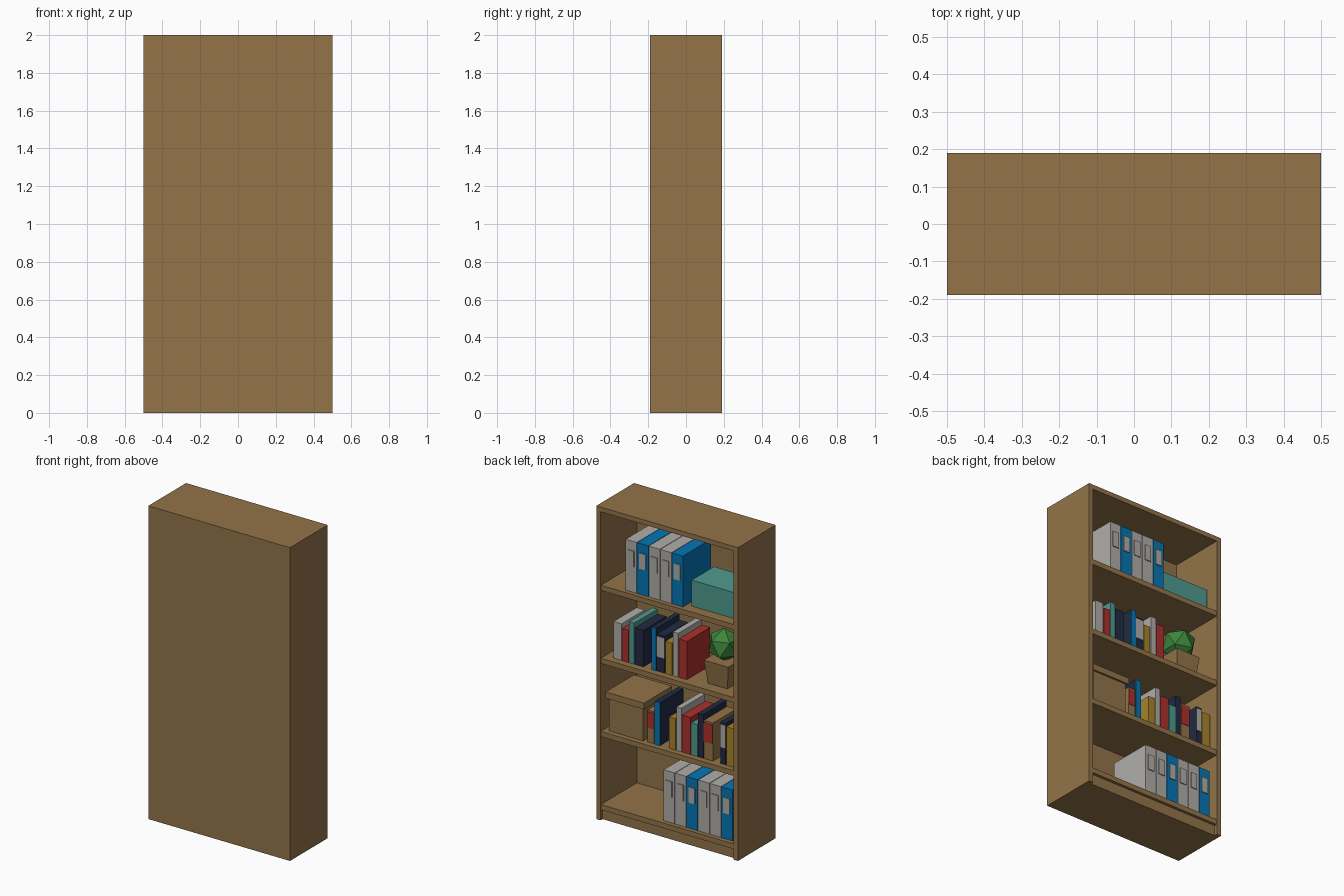
import bpy, bmesh
from mathutils import Matrix, Vector

if "Cube" in bpy.data.objects:
    bpy.data.objects.remove(bpy.data.objects["Cube"])


def material(name, r, g, b):
    lin = [((c / 255 + 0.055) / 1.055) ** 2.4 if c > 10 else c / 255 / 12.92 for c in (r, g, b)]
    m = bpy.data.materials.new(name)
    m.diffuse_color = (*lin, 1)
    m.use_nodes = True
    m.node_tree.nodes["Principled BSDF"].inputs["Base Color"].default_value = m.diffuse_color
    return m


WOOD = material("wood", 147, 116, 73)
WHITE = material("light_grey", 176, 174, 169)
BLUE = material("blue", 4, 118, 180)
NAVY = material("navy", 32, 42, 66)
TEAL = material("teal", 80, 154, 142)
RED = material("red", 172, 48, 43)
MUSTARD = material("mustard", 168, 132, 42)
GREEN = material("green", 62, 132, 60)


def finish(name, bm, mat):
    me = bpy.data.meshes.new(name)
    bm.to_mesh(me)
    bm.free()
    me.materials.append(mat)
    ob = bpy.data.objects.new(name, me)
    bpy.context.collection.objects.link(ob)
    return ob


def box(name, a, d, z, mat, taper=0.0):
    """Box from ranges: a = distance from the +x side, d = depth behind the open (+y) side, z = height."""
    size = (a[1] - a[0], d[1] - d[0], z[1] - z[0])
    mid = Vector((0.5 - sum(a) / 2, 0.19 - sum(d) / 2, sum(z) / 2))
    bm = bmesh.new()
    bmesh.ops.create_cube(bm, size=1)
    for v in bm.verts:
        k = 1 - taper if v.co.z < 0 else 1
        v.co = mid + Vector((v.co.x * size[0] * k, v.co.y * size[1] * k, v.co.z * size[2]))
    return finish(name, bm, mat)


# Carcass: open towards +y
T = 0.03
box("side_right", (0, T), (0, 0.38), (0, 2), WOOD)
box("side_left", (1 - T, 1), (0, 0.38), (0, 2), WOOD)
box("top_board", (T, 1 - T), (0, 0.38), (2 - T, 2), WOOD)
box("back_panel", (T, 1 - T), (0.365, 0.38), (0, 2 - T), WOOD)
box("plinth", (T, 1 - T), (0.02, 0.365), (0, 0.07), WOOD)
SHELF = [0.10, 0.567, 1.034, 1.50]
for i, z in enumerate(SHELF):
    box(f"shelf_{i + 1}", (T, 1 - T), (0.002, 0.365), (z - 0.033, z), WOOD)


# Binders with a label plate on the spine
def binders(start, z, colours):
    for i, mat in enumerate(colours):
        a = start + i * 0.0815
        box(f"binder_{z:.1f}_{i + 1}", (a, a + 0.078), (0.03, 0.315), (z, z + 0.325), mat)
        box(f"binder_label_{z:.1f}_{i + 1}", (a + 0.017, a + 0.061), (0.024, 0.03),
            (z + 0.165, z + 0.265), WHITE)


binders(0.186, SHELF[3], [WHITE, BLUE, WHITE, WHITE, BLUE])
binders(0.454, SHELF[0], [WHITE, WHITE, BLUE, WHITE, WHITE, BLUE])


# Books: (start, end, height, cover, spine colour or None, spine plate range)
def books(z, d, rows):
    for i, (a0, a1, h, cover, spine, lo, hi) in enumerate(rows):
        box(f"book_{z:.1f}_{i + 1}", (a0, a1), (d, d + 0.235), (z, z + h), cover)
        if spine:
            box(f"book_spine_{z:.1f}_{i + 1}", (a0, a1), (d - 0.003, d),
                (z + h * lo, z + h * hi), spine)


books(SHELF[2], 0.046, [
    (0.088, 0.145, 0.233, WHITE, None, 0, 0),
    (0.150, 0.195, 0.205, RED, None, 0, 0),
    (0.199, 0.235, 0.262, TEAL, None, 0, 0),
    (0.239, 0.300, 0.233, NAVY, None, 0, 0),
    (0.358, 0.390, 0.270, NAVY, BLUE, 0, 1),
    (0.393, 0.450, 0.235, NAVY, WHITE, 0.4, 0.95),
    (0.455, 0.502, 0.205, MUSTARD, None, 0, 0),
    (0.508, 0.546, 0.280, WHITE, None, 0, 0),
    (0.550, 0.607, 0.245, RED, None, 0, 0)])
books(SHELF[1], 0.040, [
    (0.333, 0.380, 0.204, WOOD, RED, 0.45, 0.95),
    (0.385, 0.423, 0.274, NAVY, BLUE, 0, 1),
    (0.485, 0.532, 0.200, MUSTARD, None, 0, 0),
    (0.537, 0.573, 0.278, WHITE, None, 0, 0),
    (0.577, 0.637, 0.236, RED, None, 0, 0),
    (0.642, 0.688, 0.204, TEAL, None, 0, 0),
    (0.691, 0.727, 0.280, NAVY, None, 0, 0),
    (0.731, 0.795, 0.243, WOOD, RED, 0.45, 0.95),
    (0.848, 0.885, 0.265, NAVY, WHITE, 0.4, 0.95),
    (0.890, 0.952, 0.245, MUSTARD, None, 0, 0)])

# Storage boxes
box("teal_box", (0.624, 0.954), (0.07, 0.295), (SHELF[3], SHELF[3] + 0.166), TEAL)
box("storage_box", (0.064, 0.306), (0.035, 0.295), (SHELF[1], SHELF[1] + 0.21), WOOD)
box("storage_box_lid", (0.05, 0.32), (0.022, 0.308), (SHELF[1] + 0.21, SHELF[1] + 0.25), WOOD)

# Potted plant
box("plant_pot", (0.717, 0.889), (0.06, 0.23), (SHELF[2], SHELF[2] + 0.15), WOOD, taper=0.2)
bm = bmesh.new()
bmesh.ops.create_icosphere(bm, subdivisions=1, radius=0.105,
                           matrix=Matrix.Translation((-0.303, 0.045, 1.275)))
finish("plant_leaves", bm, GREEN)
